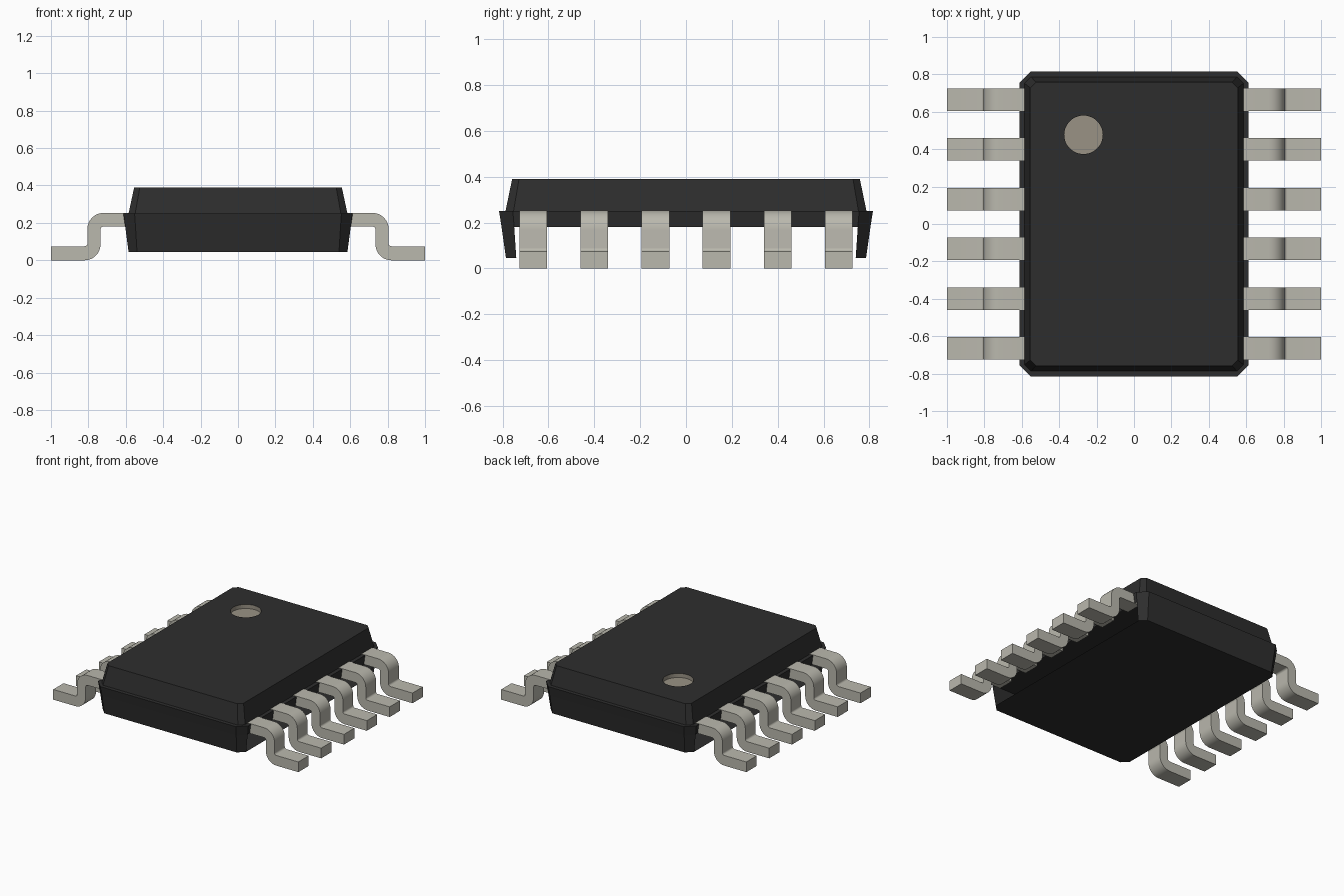
import bpy, bmesh, math
from mathutils import Vector

cube = bpy.data.objects.get("Cube")
if cube:
    bpy.data.objects.remove(cube, do_unlink=True)


def make_material(name, rgb):
    mat = bpy.data.materials.new(name)
    mat.use_nodes = True
    mat.diffuse_color = (*rgb, 1)
    mat.node_tree.nodes["Principled BSDF"].inputs["Base Color"].default_value = (*rgb, 1)
    return mat


black = make_material("black plastic", (0.027, 0.027, 0.027))
metal = make_material("tinned metal", (0.49, 0.48, 0.42))
marker = make_material("marker beige", (0.32, 0.29, 0.235))


def add_object(name, bm, *mats):
    bmesh.ops.recalc_face_normals(bm, faces=bm.faces)
    mesh = bpy.data.meshes.new(name)
    bm.to_mesh(mesh)
    bm.free()
    for mat in mats:
        mesh.materials.append(mat)
    obj = bpy.data.objects.new(name, mesh)
    bpy.context.scene.collection.objects.link(obj)
    return obj


def octagon(bm, hx, hy, cut, z):
    """Rectangle with chamfered corners; sides 0 and 4 face +x and -x."""
    quarter = [(hx, hy - cut), (hx - cut, hy)]
    half = quarter + [(-x, y) for x, y in reversed(quarter)]
    ring = [(hx, cut - hy)] + half + [(-x, -y) for x, y in half[:3]]
    return [bm.verts.new((x, y, z)) for x, y in ring]


def bridge(bm, low, high, skip=()):
    for i in range(8):
        if i not in skip:
            j = (i + 1) % 8
            bm.faces.new((low[i], low[j], high[j], high[i]))


# Lower body shell, open along the long sides beneath the pins
bm = bmesh.new()
bottom = octagon(bm, 0.585, 0.785, 0.045, 0.045)
middle = octagon(bm, 0.603, 0.804, 0.055, 0.18)
rim = octagon(bm, 0.613, 0.815, 0.06, 0.25)
bridge(bm, bottom, middle, skip=(0, 4))
bridge(bm, middle, rim)
bm.faces.new(bottom)
bm.faces.new(rim)
add_object("lower_body", bm, black)

# Upper body, a tapered block
bm = bmesh.new()
base = octagon(bm, 0.585, 0.787, 0.035, 0.25)
top = octagon(bm, 0.555, 0.758, 0.03, 0.39)
bridge(bm, base, top)
bm.faces.new(base)
bm.faces.new(top)
upper = add_object("upper_body", bm, black, marker)

# Round marker recess cut into the top
bm = bmesh.new()
bmesh.ops.create_cone(bm, cap_ends=True, segments=48, radius1=0.103, radius2=0.103, depth=0.1)
bmesh.ops.translate(bm, verts=bm.verts, vec=(-0.27, 0.477, 0.41))
for face in bm.faces:
    face.material_index = 1
cutter = add_object("marker_cutter", bm, black, marker)
cutter.hide_render = True
cutter.hide_viewport = True
cut = upper.modifiers.new("marker recess", 'BOOLEAN')
cut.operation = 'DIFFERENCE'
cut.solver = 'EXACT'
cut.object = cutter


def arc(cx, cz, radius, start, end, steps=8):
    angles = [math.radians(start + (end - start) * i / steps) for i in range(steps + 1)]
    return [(cx + radius * math.cos(a), cz + radius * math.sin(a)) for a in angles]


# Gull-wing pin outline in the x-z plane
outline = [(0.56, 0.253)] + arc(0.72, 0.168, 0.085, 90, 0)
outline += arc(0.82, 0.09, 0.015, 180, 270) + [(1, 0.075), (1, 0)]
outline += arc(0.82, 0.085, 0.085, 270, 180)
outline += arc(0.72, 0.165, 0.015, 0, 90) + [(0.56, 0.18)]

# Six pins on each long side
width, pitch = 0.12, 0.266
for side, label in ((1, "left"), (-1, "right")):
    for n in range(6):
        y = (n - 2.5) * pitch - width / 2
        bm = bmesh.new()
        face = bm.faces.new([bm.verts.new((side * x, y, z)) for x, z in outline])
        swept = bmesh.ops.extrude_face_region(bm, geom=[face])["geom"]
        ends = [v for v in swept if isinstance(v, bmesh.types.BMVert)]
        bmesh.ops.translate(bm, verts=ends, vec=Vector((0, width, 0)))
        pin = add_object(f"{label}_pin_{n + 1}", bm, metal)
        bpy.ops.object.select_all(action='DESELECT')
        pin.select_set(True)
        bpy.context.view_layer.objects.active = pin
        bpy.ops.object.shade_smooth_by_angle(angle=math.radians(30))
